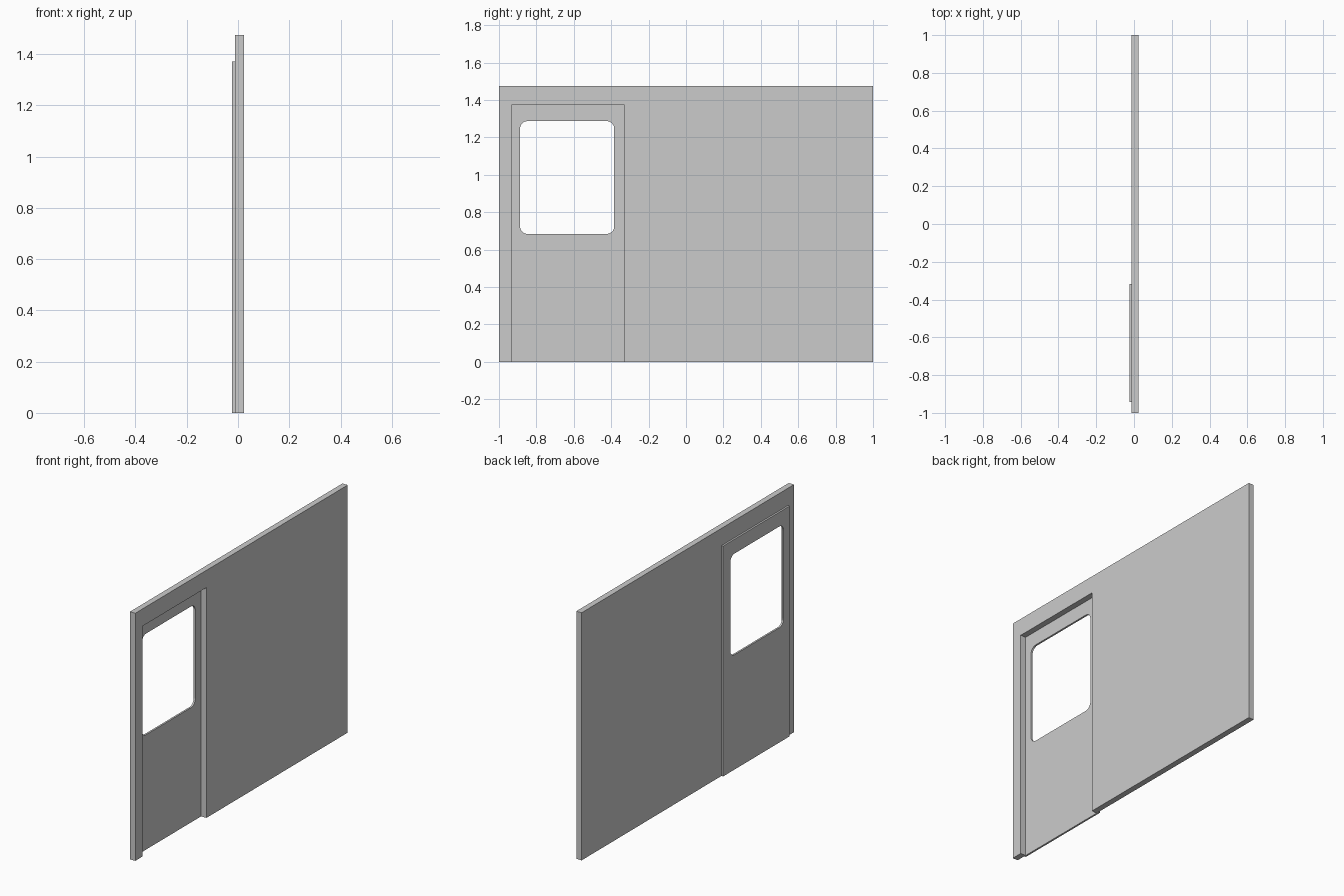
import bpy
import bmesh
from math import sin, cos, pi

if "Cube" in bpy.data.objects:
    bpy.data.objects.remove(bpy.data.objects["Cube"])

# Main dimensions
FRONT_X, SKIN_X, BACK_X = 0.023, -0.012, -0.023
HEIGHT = 1.475
DOOR_TOP = 1.372


def rounded_rect(y0, y1, z0, z1, r, steps=8):
    """Closed (y, z) outline of a rectangle with rounded corners."""
    corners = [(y1 - r, z1 - r, 0), (y0 + r, z1 - r, pi / 2),
               (y0 + r, z0 + r, pi), (y1 - r, z0 + r, 3 * pi / 2)]
    return [(cy + r * cos(a + i * pi / 2 / steps), cz + r * sin(a + i * pi / 2 / steps))
            for cy, cz, a in corners for i in range(steps + 1)]


def slab(name, loops, x0, x1):
    """Fill (y, z) loops (outline, then holes) and extrude from x0 to x1."""
    bm = bmesh.new()
    edges = []
    for loop in loops:
        vs = [bm.verts.new((x0, y, z)) for y, z in loop]
        edges += [bm.edges.new((vs[i - 1], vs[i])) for i in range(len(vs))]
    bmesh.ops.triangle_fill(bm, edges=edges, use_beauty=True, normal=(1, 0, 0))
    ext = bmesh.ops.extrude_face_region(bm, geom=bm.faces[:], use_keep_orig=True)
    moved = [g for g in ext["geom"] if isinstance(g, bmesh.types.BMVert)]
    bmesh.ops.translate(bm, verts=moved, vec=(x1 - x0, 0, 0))
    bmesh.ops.recalc_face_normals(bm, faces=bm.faces[:])
    mesh = bpy.data.meshes.new(name)
    bm.to_mesh(mesh)
    bm.free()
    obj = bpy.data.objects.new(name, mesh)
    bpy.context.collection.objects.link(obj)
    return obj


# Wall panel with a doorway notch open at the bottom
wall_outline = [(-1, 0), (-0.933, 0), (-0.933, DOOR_TOP), (-0.33, DOOR_TOP),
                (-0.33, 0), (1, 0), (1, HEIGHT), (-1, HEIGHT)]
slab("wall_panel", [wall_outline], SKIN_X, FRONT_X)

# Thin door leaf behind the doorway, with a rounded window hole
door_outline = [(-0.943, 0), (-0.317, 0), (-0.317, DOOR_TOP), (-0.943, DOOR_TOP)]
window = rounded_rect(-0.887, -0.384, 0.684, 1.287, 0.04)
slab("door_leaf", [door_outline, window], BACK_X, SKIN_X)
